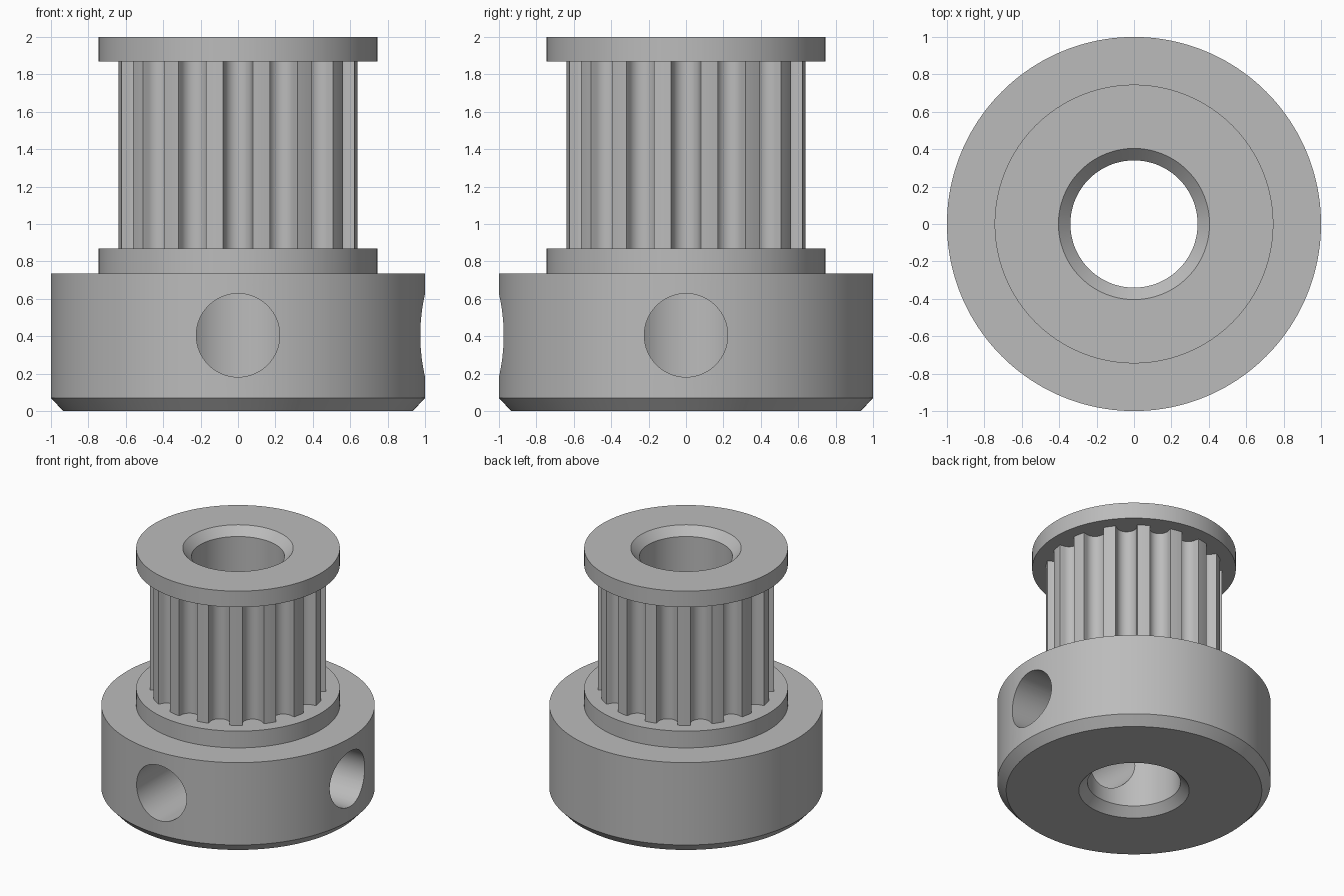
import bpy, bmesh, math
from mathutils import Matrix

cube = bpy.data.objects.get("Cube")
if cube:
    bpy.data.objects.remove(cube, do_unlink=True)

TEETH = 16
LAND_R = 0.645        # radius over the tooth lands
GROOVE_R = 0.074      # radius of each rounded groove
GROOVE_C = 0.619      # distance of the groove centre from the axis
PITCH = 2 * math.pi / TEETH

metal = bpy.data.materials.new("grey metal")
metal.use_nodes = True
grey = (0.5, 0.5, 0.5, 1)
metal.diffuse_color = grey
metal.node_tree.nodes["Principled BSDF"].inputs["Base Color"].default_value = grey


def tooth_outline():
    """(angle, radius) pairs around the whole toothed barrel."""
    half = []
    for i in range(7):
        t = math.radians(15 * i)
        w, d = GROOVE_R * math.sin(t), GROOVE_C - GROOVE_R * math.cos(t)
        half.append((math.atan2(w, d), math.hypot(w, d)))
    edge = math.asin(0.08 / LAND_R)
    half += [(edge, LAND_R), ((edge + PITCH / 2) / 2, LAND_R)]
    one = [(-a, r) for a, r in reversed(half[1:])] + half + [(PITCH / 2, LAND_R)]
    return [(a + k * PITCH, r) for k in range(TEETH) for a, r in one]


# Pulley body: closed profile swept round the axis; radius None follows the teeth
profile = [
    (0.404, 0), (0.935, 0), (1, 0.07), (1, 0.735),         # set-screw hub
    (0.745, 0.735), (0.745, 0.87),                         # lower flange
    (None, 0.87), (None, 1.87),                            # toothed barrel
    (0.745, 1.87), (0.745, 2), (0.404, 2),                 # upper flange
    (0.34, 1.935), (0.34, 0.065),                          # chamfered bore
]
outline = tooth_outline()
bm = bmesh.new()
rings = [[bm.verts.new(((r or tr) * math.cos(a), (r or tr) * math.sin(a), z))
          for a, tr in outline] for r, z in profile]
n = len(outline)
for i, low in enumerate(rings):
    high = rings[(i + 1) % len(rings)]
    for j in range(n):
        k = (j + 1) % n
        bm.faces.new((low[j], low[k], high[k], high[j]))
bmesh.ops.recalc_face_normals(bm, faces=bm.faces)
mesh = bpy.data.meshes.new("pulley_body")
bm.to_mesh(mesh)
bm.free()
mesh.materials.append(metal)
body = bpy.data.objects.new("pulley_body", mesh)
bpy.context.collection.objects.link(body)
bpy.ops.object.select_all(action="DESELECT")
body.select_set(True)
bpy.context.view_layer.objects.active = body


def cut_screw_hole(name, turn):
    """Bore a radial hole from the hub rim to the centre."""
    bm = bmesh.new()
    bmesh.ops.create_cone(bm, cap_ends=True, segments=64, radius1=0.223,
                          radius2=0.223, depth=1.2)
    place = (Matrix.Rotation(turn, 4, "Z") @ Matrix.Translation((0.6, 0, 0.405))
             @ Matrix.Rotation(math.pi / 2, 4, "Y"))
    bm.transform(place)
    data = bpy.data.meshes.new(name)
    bm.to_mesh(data)
    bm.free()
    data.materials.append(metal)
    cutter = bpy.data.objects.new(name, data)
    bpy.context.collection.objects.link(cutter)
    cutter.hide_render = True
    mod = body.modifiers.new(name, "BOOLEAN")
    mod.operation = "DIFFERENCE"
    mod.solver = "EXACT"
    mod.object = cutter
    bpy.ops.object.modifier_apply(modifier=mod.name)
    bpy.data.objects.remove(cutter, do_unlink=True)


# Set-screw holes on the front and the left
cut_screw_hole("front_screw_hole", -math.pi / 2)
cut_screw_hole("left_screw_hole", 0)

bpy.ops.object.shade_smooth_by_angle(angle=math.radians(30))
